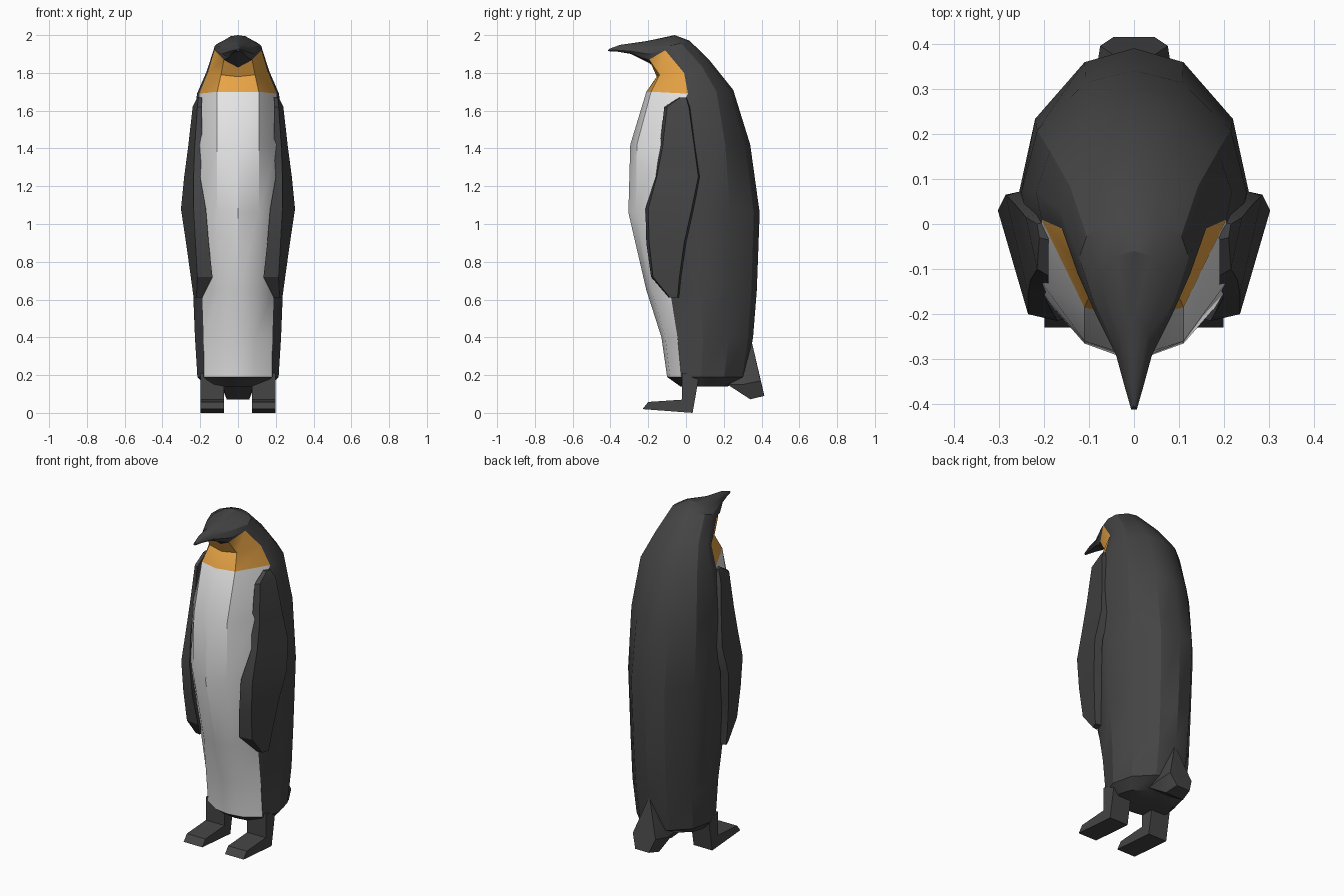
import bpy, bmesh, math

cube = bpy.data.objects.get("Cube")
if cube:
    bpy.data.objects.remove(cube, do_unlink=True)


def material(name, rgb):
    m = bpy.data.materials.new(name)
    m.use_nodes = True
    m.diffuse_color = (*rgb, 1)
    m.node_tree.nodes["Principled BSDF"].inputs["Base Color"].default_value = (*rgb, 1)
    return m


DARK = material("charcoal", (0.058, 0.058, 0.060))
WHITE = material("belly white", (0.78, 0.78, 0.78))
ORANGE = material("throat orange", (0.80, 0.37, 0.06))


def finish(bm, name, mats):
    """Turn a bmesh into a shaded object with the given materials."""
    bmesh.ops.recalc_face_normals(bm, faces=bm.faces)
    mesh = bpy.data.meshes.new(name)
    bm.to_mesh(mesh)
    bm.free()
    ob = bpy.data.objects.new(name, mesh)
    bpy.context.collection.objects.link(ob)
    for m in mats:
        mesh.materials.append(m)
    bpy.ops.object.select_all(action='DESELECT')
    bpy.context.view_layer.objects.active = ob
    ob.select_set(True)
    bpy.ops.object.shade_smooth_by_angle(angle=math.radians(30))
    return ob


def loft(rings, pick=lambda row, col: 0):
    """Skin closed rings and cap both ends; pick gives the material per face."""
    bm = bmesh.new()
    rows = [[bm.verts.new(p) for p in ring] for ring in rings]
    n = len(rows[0])
    for r in range(len(rows) - 1):
        for c in range(n):
            d = (c + 1) % n
            f = bm.faces.new((rows[r][c], rows[r][d], rows[r + 1][d], rows[r + 1][c]))
            f.material_index = pick(r, c)
    bm.faces.new(rows[0])
    bm.faces.new(rows[-1])
    return bm


def ring(front, chest, seam, side, back):
    """Symmetric ring: front centre, chest, colour seam, widest side, rounded back."""
    half = [chest, seam, side]
    for k in (0.86, 0.43):
        t = math.sqrt(1 - k * k)
        half.append((side[0] * k, side[1] + (back[0] - side[1]) * t,
                     side[2] + (back[1] - side[2]) * t))
    mirrored = [(-x, y, z) for x, y, z in reversed(half)]
    return [(0, *front)] + half + [(0, *back)] + mirrored


# Body: z, front y, chest x y, seam x y, side x y, back y
body = [
    (0.14, -0.03, 0.07, -0.02, 0.14, 0.00, 0.17, 0.08, 0.22),
    (0.19, -0.10, 0.09, -0.085, 0.18, -0.025, 0.215, 0.08, 0.32),
    (0.40, -0.13, 0.09, -0.11, 0.182, -0.045, 0.228, 0.09, 0.355),
    (0.65, -0.21, 0.10, -0.18, 0.19, -0.085, 0.238, 0.08, 0.375),
    (1.06, -0.305, 0.11, -0.265, 0.21, -0.15, 0.255, 0.07, 0.39),
    (1.42, -0.295, 0.11, -0.26, 0.205, -0.13, 0.25, 0.07, 0.34),
]
rings = [ring((f, z), (cx, cy, z), (sx, sy, z), (wx, wy, z), (b, z))
         for z, f, cx, cy, sx, sy, wx, wy, b in body]

# Neck, head and beak, leaning forward ring by ring
head = [
    ((-.21, 1.70), (.11, -.185, 1.70), (.205, .01, 1.69), (.217, .07, 1.69), (.25, 1.71)),
    ((-.155, 1.78), (.09, -.14, 1.79), (.16, -.01, 1.80), (.165, .035, 1.81), (.13, 1.86)),
    ((-.165, 1.83), (.075, -.195, 1.87), (.125, -.11, 1.92), (.122, -.075, 1.945), (.02, 1.97)),
    ((-.20, 1.855), (.05, -.235, 1.88), (.085, -.20, 1.90), (.09, -.17, 1.94), (-.06, 2.0)),
    ((-.29, 1.90), (.03, -.29, 1.905), (.04, -.29, 1.915), (.036, -.285, 1.93), (-.21, 1.968)),
    ((-.36, 1.912), (.015, -.36, 1.913), (.021, -.36, 1.92), (.018, -.36, 1.93), (-.35, 1.948)),
    ((-.412, 1.915), (.004, -.412, 1.915), (.006, -.412, 1.92), (.005, -.41, 1.924), (-.405, 1.928)),
]
rings += [ring(*h) for h in head]


def body_colour(row, col):
    # The two front columns on each side carry the belly and the throat
    if col not in (0, 1, len(rings[0]) - 1, len(rings[0]) - 2):
        return 0
    return 1 if 1 <= row <= 5 else 2 if row in (6, 7) else 0


finish(loft(rings, body_colour), "body", [DARK, WHITE, ORANGE])

# Flipper rows: z, back x y, front outer x y, front inner x y
flipper = [
    (1.67, .215, .00, .210, -.03, .190, -.035),
    (1.62, .240, .015, .215, -.10, .190, -.115),
    (1.40, .265, .045, .230, -.125, .190, -.14),
    (1.25, .285, .065, .235, -.155, .200, -.16),
    (1.08, .302, .03, .235, -.20, .170, -.215),
    (0.90, .275, -.01, .225, -.195, .155, -.21),
    (0.72, .250, -.035, .215, -.175, .135, -.185),
    (0.61, .235, -.045, .220, -.085, .190, -.09),
]
# Foot side outline: y, z
foot = [(-.23, .02), (-.20, .058), (-.02, .07), (-.02, .21), (.07, .20), (.035, 0)]

for side, s in (("left", 1), ("right", -1)):
    rows = [[(s * bx, by, z), (s * fx, fy, z), (s * ix, iy, z), (s * (bx - .045), by + .01, z)]
            for z, bx, by, fx, fy, ix, iy in flipper]
    finish(loft(rows), side + "_flipper", [DARK])
    # Leg and foot as one extruded outline
    slices = [[(s * x, y, z) for y, z in foot] for x in (.075, .198)]
    finish(loft(slices), side + "_foot", [DARK])

# Tail wedge
bm = bmesh.new()
bm.verts.new((0, .345, .39))
for x, y, z in [(.045, .36, .27), (.075, .395, .17), (.045, .415, .09),
                (.06, .34, .072), (.09, .30, .15), (.08, .22, .15)]:
    for s in (1, -1):
        bm.verts.new((s * x, y, z))
bmesh.ops.convex_hull(bm, input=bm.verts)
loose = [v for v in bm.verts if not v.link_faces]
bmesh.ops.delete(bm, geom=loose, context='VERTS')
finish(bm, "tail", [DARK])
